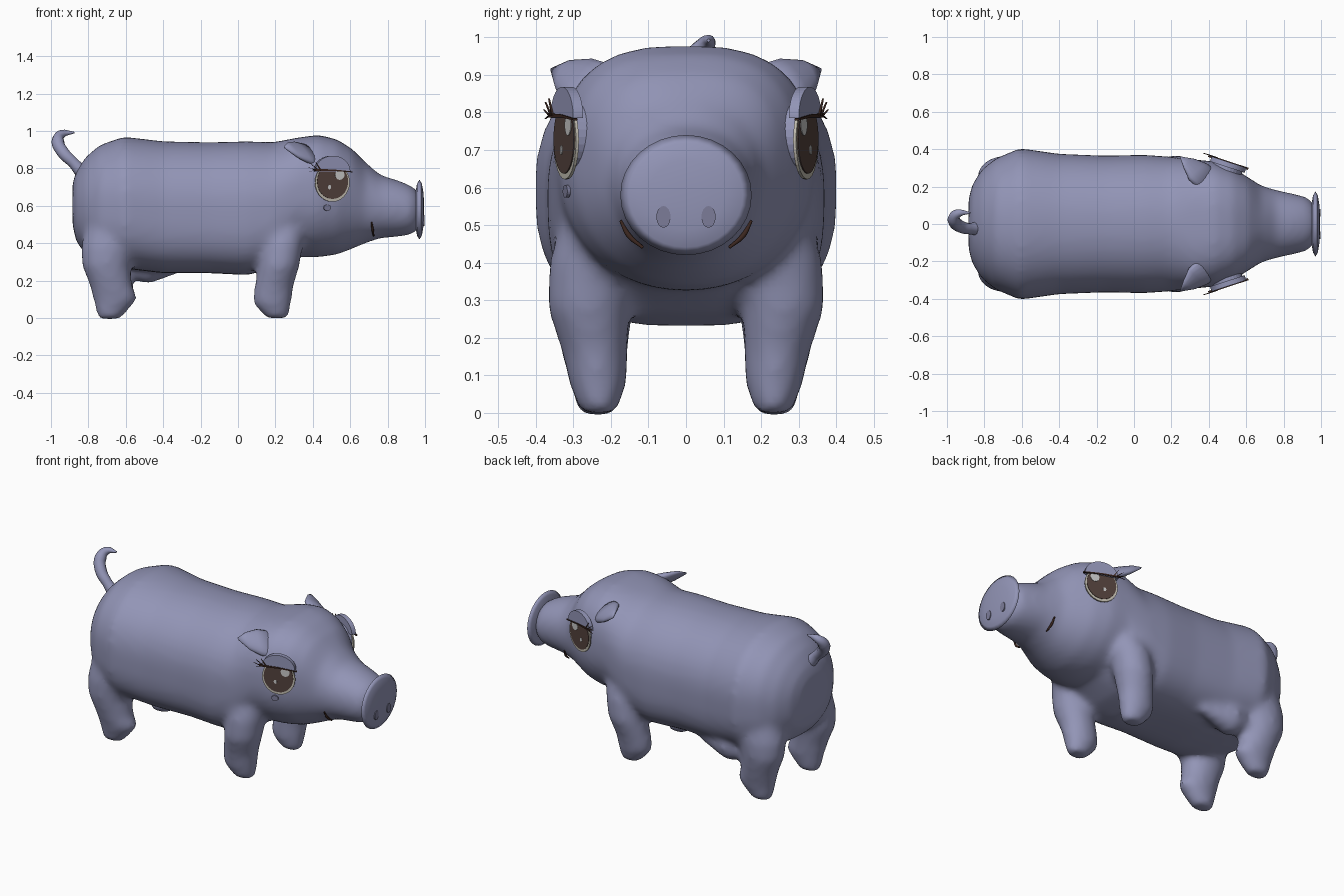
import bpy, bmesh, math
from mathutils import Vector

cube = bpy.data.objects.get("Cube")
if cube:
    bpy.data.objects.remove(cube, do_unlink=True)


def material(name, r, g, b):
    m = bpy.data.materials.new(name)
    m.use_nodes = True
    m.diffuse_color = (r, g, b, 1)
    m.node_tree.nodes["Principled BSDF"].inputs["Base Color"].default_value = (r, g, b, 1)
    return m


SKIN = material("blue grey skin", 0.29, 0.30, 0.47)
NOSTRIL = material("dark blue grey", 0.20, 0.20, 0.315)
BROWN = material("eye brown", 0.085, 0.052, 0.045)
CREAM = material("eye cream", 0.52, 0.49, 0.42)
SHINE = material("eye shine", 0.56, 0.56, 0.56)
LASH = material("lash brown", 0.045, 0.02, 0.014)


def finish(name, bm, mat, smooth=True):
    bmesh.ops.recalc_face_normals(bm, faces=bm.faces)
    mesh = bpy.data.meshes.new(name)
    bm.to_mesh(mesh)
    bm.free()
    mesh.materials.append(mat)
    for p in mesh.polygons:
        p.use_smooth = smooth
    obj = bpy.data.objects.new(name, mesh)
    bpy.context.collection.objects.link(obj)
    return obj


def loft(bm, sections, n=32):
    """Closed skin over sections (centre, axis a, axis b, upper and lower exponent).
    An exponent under 1 makes that half boxier."""
    rings = []
    for c, a, b, upper, lower in sections:
        ring = []
        for i in range(n):
            t = 2 * math.pi * i / n
            x, y = math.cos(t), math.sin(t)
            e = upper if y > 0 else lower
            x, y = math.copysign(abs(x) ** e, x), math.copysign(abs(y) ** e, y)
            ring.append(bm.verts.new(Vector(c) + Vector(a) * x + Vector(b) * y))
        rings.append(ring)
    for r, s in zip(rings, rings[1:]):
        for i in range(n):
            j = (i + 1) % n
            bm.faces.new((r[i], r[j], s[j], s[i]))
    bm.faces.new(rings[0])
    bm.faces.new(rings[-1])


def tube(name, points, radii, mat):
    cu = bpy.data.curves.new(name, "CURVE")
    cu.dimensions = "3D"
    cu.bevel_depth = 1
    cu.bevel_resolution = 3
    cu.use_fill_caps = True
    sp = cu.splines.new("BEZIER")
    sp.bezier_points.add(len(points) - 1)
    for bp, co, r in zip(sp.bezier_points, points, radii):
        bp.co, bp.radius = co, r
        bp.handle_left_type = bp.handle_right_type = "AUTO"
    cu.resolution_u = 6
    cu.materials.append(mat)
    bpy.context.collection.objects.link(bpy.data.objects.new(name, cu))


# Torso, head and muzzle: x, bottom z, top z, half width
RUMP, TORSO, HEAD, MUZZLE = (0.95, 0.85), (0.92, 0.66), (0.72, 0.95), (0.95, 0.95)
profile = [
    (RUMP, [(-0.885, 0.50, 0.72, 0.13), (-0.865, 0.41, 0.785, 0.21), (-0.815, 0.34, 0.86, 0.29)]),
    (TORSO, [(-0.74, 0.30, 0.925, 0.35), (-0.61, 0.265, 0.97, 0.405), (-0.40, 0.24, 0.945, 0.375),
             (-0.15, 0.24, 0.94, 0.365), (0.05, 0.23, 0.945, 0.37), (0.19, 0.265, 0.94, 0.36)]),
    (HEAD, [(0.32, 0.325, 0.965, 0.345), (0.43, 0.325, 0.98, 0.335), (0.53, 0.34, 0.955, 0.30),
            (0.61, 0.37, 0.905, 0.25)]),
    (MUZZLE, [(0.68, 0.40, 0.835, 0.205), (0.76, 0.428, 0.765, 0.182), (0.86, 0.435, 0.735, 0.16),
              (0.92, 0.445, 0.71, 0.145), (0.965, 0.47, 0.68, 0.11)])]
bm = bmesh.new()
loft(bm, [((x, 0, (lo + hi) / 2), (0, w, 0), (0, 0, (hi - lo) / 2), *shape)
          for shape, rows in profile for x, lo, hi, w in rows], 48)

# Legs: z, x, y, x radius, y radius
front_leg = [(0.60, 0.26, 0.20, 0.08, 0.07), (0.50, 0.25, 0.23, 0.115, 0.105),
             (0.40, 0.235, 0.25, 0.115, 0.115), (0.28, 0.22, 0.26, 0.11, 0.11),
             (0.16, 0.19, 0.242, 0.105, 0.088), (0.08, 0.182, 0.235, 0.104, 0.078),
             (0.0, 0.21, 0.232, 0.06, 0.05)]
rear_leg = [(0.60, -0.64, 0.21, 0.10, 0.09), (0.50, -0.665, 0.23, 0.15, 0.12),
            (0.38, -0.69, 0.245, 0.15, 0.12), (0.28, -0.705, 0.25, 0.13, 0.11),
            (0.18, -0.68, 0.245, 0.115, 0.092), (0.10, -0.655, 0.238, 0.12, 0.078),
            (-0.005, -0.69, 0.235, 0.06, 0.05)]
for s in (1, -1):
    for leg in (front_leg, rear_leg):
        loft(bm, [((x, s * y, z), (rx, 0, 0), (0, ry, 0), 1, 1) for z, x, y, rx, ry in leg], 20)
# Loose fold of skin beside the belly
loft(bm, [((x, 0.24, 0.28), (0, r * 0.9, 0), (0, 0, r), 1, 1)
          for x, r in ((-0.62, 0.06), (-0.48, 0.1), (-0.28, 0.03))], 16)
body = finish("body", bm, SKIN)
rm = body.modifiers.new("blend", "REMESH")
rm.mode = "VOXEL"
rm.voxel_size = 0.018
rm.use_smooth_shade = True
sm = body.modifiers.new("soften", "SMOOTH")
sm.factor = 0.5
sm.iterations = 14

# Snout disc, a thin lens
bm = bmesh.new()
lens = [math.sin(math.radians(a)) for a in (-78, -55, -30, 0, 30, 55, 78)]
loft(bm, [((0.97 + 0.026 * t, 0, 0.58), (0, 0.175 * math.sqrt(1 - t * t), 0),
           (0, 0, 0.16 * math.sqrt(1 - t * t)), 1, 1) for t in lens], 32)
finish("snout_disc", bm, SKIN)
for s, label in ((1, "far"), (-1, "near")):
    bm = bmesh.new()
    loft(bm, [((x, s * 0.06, 0.522), (0, 0.019, 0), (0, 0, 0.029), 1, 1)
              for x in (0.989, 0.9965)], 16)
    finish(label + "_nostril", bm, NOSTRIL, False)

# Curled tail
tube("tail", [(-0.81, -0.02, 0.75), (-0.88, -0.025, 0.83), (-0.935, -0.01, 0.885),
              (-0.963, 0.025, 0.945), (-0.945, 0.055, 0.982), (-0.875, 0.06, 0.992)],
     [0.042, 0.03, 0.034, 0.034, 0.024, 0.004], SKIN)


def ellipse(u, v, ru, rv, top=9.0, start=0, end=360, n=28):
    out = []
    for i in range(n):
        t = math.radians(start + (end - start) * i / (n if end - start == 360 else n - 1))
        out.append((u + ru * math.cos(t), min(v + rv * math.sin(t), top)))
    return out


def plate(name, s, pts, d0, d1, mat):
    """Slab in the plane of the eye on side s, between depths d0 and d1."""
    origin, u = Vector((0.505, s * 0.323, 0.73)), Vector((0.95, -s * 0.31, 0))
    out, bm = Vector((0.31, s * 0.95, 0)), bmesh.new()
    back, face = [[bm.verts.new(origin + u * p + Vector((0, 0, q)) + out * d) for p, q in pts]
                  for d in (d0, d1)]
    bm.faces.new(back)
    bm.faces.new(face)
    for i in range(len(pts)):
        j = (i + 1) % len(pts)
        bm.faces.new((back[i], back[j], face[j], face[i]))
    finish(name, bm, mat, False)


for s, label in ((1, "far_"), (-1, "near_")):
    # Eye layers
    plate(label + "eye_white", s, ellipse(0, -0.005, 0.097, 0.103, 0.06), -0.008, 0, CREAM)
    plate(label + "iris", s, ellipse(0, 0, 0.087, 0.093, 0.058), 0, 0.003, BROWN)
    plate(label + "large_shine", s, ellipse(0.04, 0.036, 0.026, 0.027, 0.058), 0.003, 0.005, SHINE)
    plate(label + "small_shine", s, ellipse(-0.018, -0.03, 0.009, 0.012), 0.003, 0.005, SHINE)
    plate(label + "eyelid", s, ellipse(0, 0.055, 0.098, 0.083, 9, 0, 180), -0.02, 0.008, SKIN)
    # Skin behind the eye, joining it to the head
    plate(label + "eye_socket", s, ellipse(0, 0.005, 0.085, 0.09), -0.06, -0.008, SKIN)
    # Lash line and fan of lashes
    plate(label + "lash_line", s, [(-0.115, 0.068), (0, 0.065), (0.11, 0.054),
                                   (0.11, 0.049), (0, 0.057), (-0.1, 0.057)], 0, 0.012, LASH)
    for i, tip in enumerate(((-0.135, 0.052), (-0.145, 0.078), (-0.13, 0.098), (-0.1, 0.107))):
        u = -0.105 + 0.012 * i
        plate(f"{label}lash_{i + 1}", s, [(u - 0.004, 0.06), (u + 0.006, 0.06), tip],
              0.009, 0.014, LASH)
    # Mouth crease on the muzzle
    tube(label + "mouth", [(0.715, s * 0.174, 0.512), (0.72, s * 0.152, 0.472),
                           (0.725, s * 0.115, 0.44)], [0.004, 0.007, 0.004], LASH)
    # Ear, a broad flattened leaf swept back and outwards
    bm = bmesh.new()
    loft(bm, [((0.40, s * 0.23, 0.865), (0.05, s * 0.04, -0.06), (0.012, s * 0.03, 0.025), 1, 1),
              ((0.34, s * 0.28, 0.885), (0.045, s * 0.04, -0.055), (0.012, s * 0.02, 0.02), 1, 1),
              ((0.295, s * 0.325, 0.898), (0.03, s * 0.02, -0.04), (0.008, s * 0.012, 0.012), 1, 1),
              ((0.25, s * 0.358, 0.912), (0.004, 0, -0.006), (0.002, s * 0.003, 0.002), 1, 1)], 16)
    finish(label + "ear", bm, SKIN)

# Beauty spot under the near eye
plate("cheek_spot", -1, ellipse(-0.025, -0.14, 0.02, 0.017), -0.018, -0.009, NOSTRIL)
